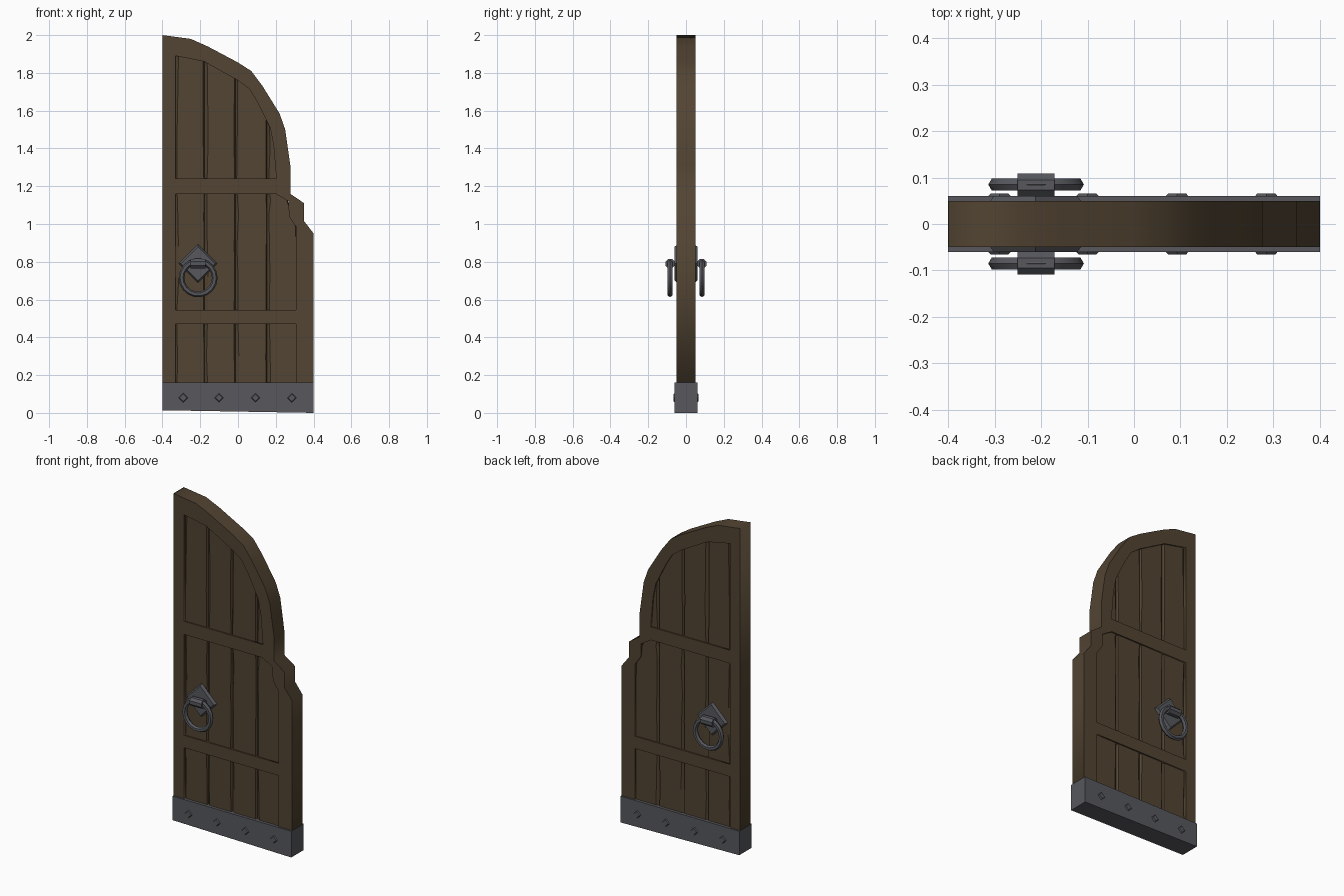
import bpy, bmesh, math, random
from mathutils import Matrix, Vector

if "Cube" in bpy.data.objects:
    bpy.data.objects.remove(bpy.data.objects["Cube"])

random.seed(4)


def material(name, color):
    m = bpy.data.materials.new(name)
    m.diffuse_color = (*color, 1)
    m.use_nodes = True
    m.node_tree.nodes["Principled BSDF"].inputs["Base Color"].default_value = m.diffuse_color
    return m


WOOD = material("dark_wood", (0.085, 0.058, 0.032))
IRON = material("iron", (0.095, 0.097, 0.11))


def add(name, bm, mat):
    bmesh.ops.recalc_face_normals(bm, faces=bm.faces)
    me = bpy.data.meshes.new(name)
    bm.to_mesh(me)
    bm.free()
    me.materials.append(mat)
    ob = bpy.data.objects.new(name, me)
    bpy.context.collection.objects.link(ob)
    return ob


# Frame: arched outline with three panel openings, extruded in depth
outline = [(-.4, .1), (-.4, 2), (-.25, 1.98), (-.16, 1.94), (0, 1.855), (.07, 1.81),
           (.13, 1.73), (.22, 1.585), (.25, 1.5), (.277, 1.31), (.277, 1.16),
           (.35, 1.11), (.35, 1.015), (.4, .95), (.4, .1)]
top_panel = [(-.33, 1.24), (-.33, 1.89), (-.18, 1.86), (0, 1.76), (.06, 1.715),
             (.1, 1.65), (.17, 1.51), (.188, 1.42), (.203, 1.24)]
mid_panel = [(-.33, .545), (-.33, 1.16), (.2, 1.16), (.267, 1.12), (.27, 1.04),
             (.308, .985), (.308, .545)]
low_panel = [(-.33, .13), (-.33, .47), (.308, .47), (.308, .13)]

curve = bpy.data.curves.new("frame_profile", 'CURVE')
curve.dimensions = '2D'
curve.fill_mode = 'BOTH'
curve.extrude = 0.05
for pts in (outline, top_panel, mid_panel, low_panel):
    s = curve.splines.new('POLY')
    s.points.add(len(pts) - 1)
    for p, (x, z) in zip(s.points, pts):
        p.co = (x, z, 0, 1)
    s.use_cyclic_u = True
temp = bpy.data.objects.new("frame_profile", curve)
bpy.context.collection.objects.link(temp)
bpy.context.view_layer.update()
bm = bmesh.new()
flat = bpy.data.meshes.new_from_object(temp.evaluated_get(bpy.context.evaluated_depsgraph_get()))
bm.from_mesh(flat)
bpy.data.objects.remove(temp)
bmesh.ops.remove_doubles(bm, verts=bm.verts, dist=1e-4)
bmesh.ops.rotate(bm, verts=bm.verts, matrix=Matrix.Rotation(math.pi / 2, 3, 'X'))
add("door_frame", bm, WOOD)


# Planks: chamfered boards with slightly uneven edges, stacked from rows
def plank(name, rows):
    bm = bmesh.new()
    rings = []
    for xl, xr, zl, zr in rows:
        a, b = random.uniform(.006, .02), random.uniform(.003, .008)
        section = [(xl, .03), (xl + a, .042), (xr - b, .042), (xr, .03)]
        section += [(x, -y) for x, y in reversed(section)]
        rings.append([bm.verts.new((x, y, zl + (zr - zl) * (x - xl) / (xr - xl)))
                      for x, y in section])
    for r, q in zip(rings, rings[1:]):
        for i in range(8):
            j = (i + 1) % 8
            bm.faces.new((r[i], r[j], q[j], q[i]))
    bm.faces.new(rings[0])
    bm.faces.new(rings[-1])
    add(name, bm, WOOD)


levels = (.12, .3, .52, .72, .88, 1.05, 1.2, 1.45)
for i, (xl, xr, zl, zr) in enumerate([(-.332, -.177, 1.93, 1.9), (-.177, -.014, 1.89, 1.81),
                                      (-.014, .154, 1.81, 1.62)]):
    plank(f"plank_{i + 1}", [(xl, xr, z, z) for z in levels] + [(xl, xr, zl, zr)])
plank("plank_4", [(.154, x, z, z) for x, z in
                  ((.312, .12), (.312, .5), (.312, .75), (.312, .98), (.285, 1.06),
                   (.26, 1.13), (.22, 1.2), (.215, 1.42))] + [(.154, .195, 1.57, 1.5)])

# Iron foot band, with a slightly slanted bottom edge
bm = bmesh.new()
bmesh.ops.create_cube(bm, size=1, matrix=Matrix.LocRotScale(
    Vector((0, 0, .08)), None, Vector((.802, .12, .16))))
for v in bm.verts:
    if v.co.z < .05 and v.co.x < 0:
        v.co.z = .014
add("foot_band", bm, IRON)

# Hardware on both faces
for side, sy in (("front", -1), ("back", 1)):
    face = Matrix.Rotation(-sy * math.pi / 2, 4, 'X')  # local z points outward

    def disc(name, x, y, z, r1, r2, depth):
        bm = bmesh.new()
        bmesh.ops.create_cone(bm, cap_ends=True, segments=4, radius1=r1, radius2=r2,
                              depth=depth, matrix=Matrix.Translation((x, sy * y, z)) @ face)
        add(name, bm, IRON)

    for i, x in enumerate((-.29, -.1, .093, .285)):
        disc(f"{side}_stud_{i + 1}", x, .0615, .08, .027, .019, .009)
    disc(f"{side}_handle_plate", -.212, .052, .79, .102, .09, .016)

    # Hexagonal knuckle holding the ring
    bm = bmesh.new()
    bmesh.ops.create_cone(bm, cap_ends=True, segments=8, radius1=.027, radius2=.027, depth=.08,
                          matrix=Matrix.Translation((-.211, sy * .084, .79))
                          @ Matrix.Rotation(math.pi / 2, 4, 'Y')
                          @ Matrix.Rotation(math.pi / 8, 4, 'Z'))
    add(f"{side}_knuckle", bm, IRON)

    bpy.ops.mesh.primitive_torus_add(major_segments=18, minor_segments=6, major_radius=.088,
                                     minor_radius=.015, location=(-.211, sy * .085, .715),
                                     rotation=(math.pi / 2, 0, 0))
    ring = bpy.context.object
    ring.name = f"{side}_ring"
    ring.data.materials.append(IRON)
    bpy.ops.object.shade_smooth_by_angle()
